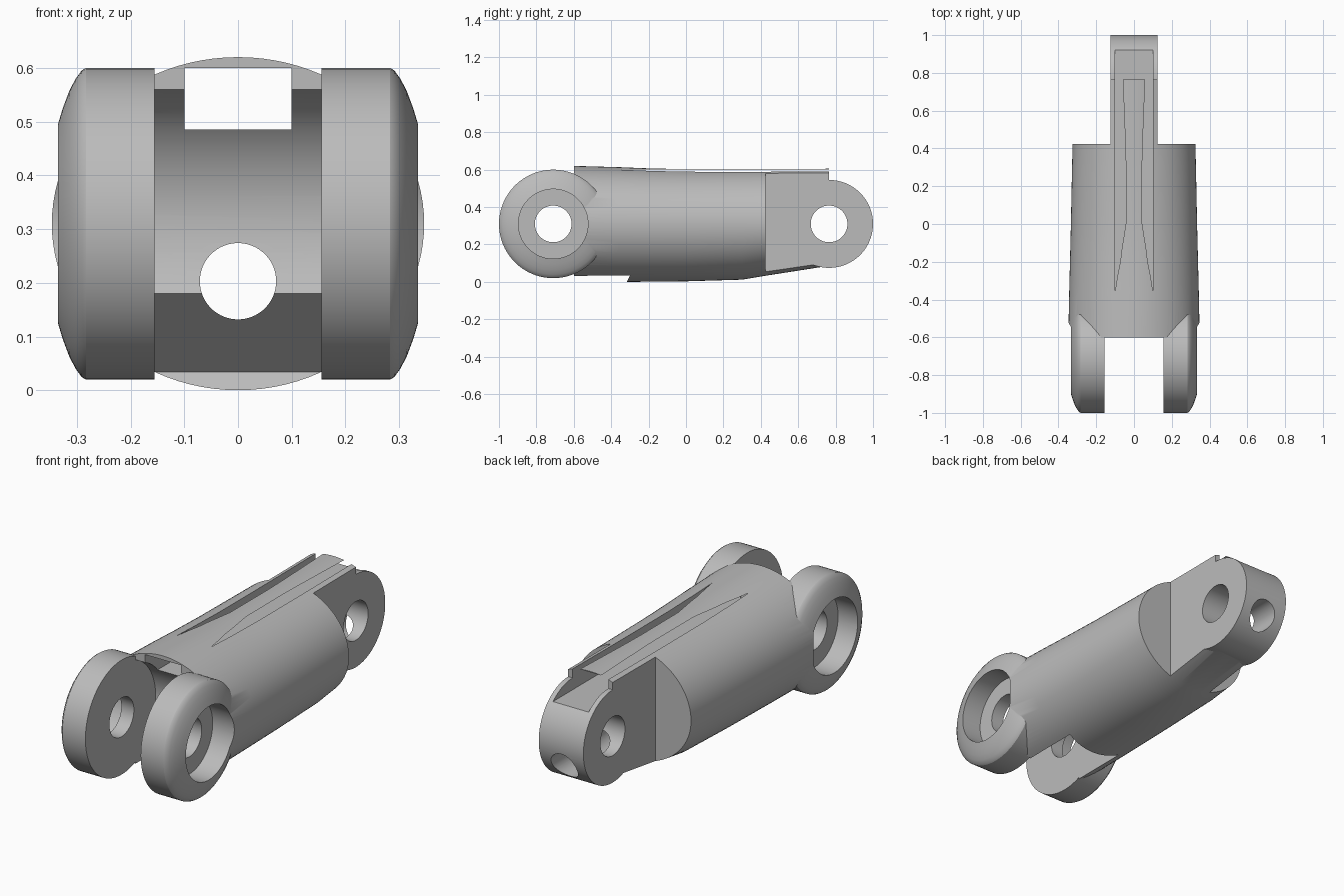
import bpy, bmesh, math
from mathutils import Vector

cube = bpy.data.objects.get("Cube")
if cube:
    bpy.data.objects.remove(cube, do_unlink=True)

SEG = 96
AXIS_Z = 0.31          # height of both hinge pins
FRONT_Y, BACK_Y = -0.71, 0.765

mat = bpy.data.materials.new("plain_grey")
mat.use_nodes = True
GREY = (0.5, 0.5, 0.5, 1)
mat.diffuse_color = GREY
mat.node_tree.nodes["Principled BSDF"].inputs["Base Color"].default_value = GREY


def loft(name, rings):
    """Skin a list of closed rings and cap both ends."""
    bm = bmesh.new()
    loops = [[bm.verts.new(p) for p in ring] for ring in rings]
    for a, b in zip(loops, loops[1:]):
        n = len(a)
        for i in range(n):
            j = (i + 1) % n
            bm.faces.new((a[i], a[j], b[j], b[i]))
    bm.faces.new(loops[0])
    bm.faces.new(loops[-1])
    bmesh.ops.recalc_face_normals(bm, faces=bm.faces)
    mesh = bpy.data.meshes.new(name)
    bm.to_mesh(mesh)
    bm.free()
    obj = bpy.data.objects.new(name, mesh)
    bpy.context.collection.objects.link(obj)
    mesh.materials.append(mat)
    return obj


def angles():
    return [2 * math.pi * i / SEG for i in range(SEG)]


def lathe_x(name, y, profile):
    """Round part about a cross-wise pin; profile is (x, radius) pairs."""
    return loft(name, [[Vector((x, y + r * math.cos(t), AXIS_Z + r * math.sin(t)))
                        for t in angles()] for x, r in profile])


def prism_x(name, half, outline):
    """Side outline of (y, z) points pushed across the width."""
    return loft(name, [[Vector((x, y, z)) for y, z in outline] for x in (-half, half)])


def box(name, x0, x1, y0, y1, z0, z1):
    return loft(name, [[Vector((x, y, z)) for y, z in
                        ((y0, z0), (y1, z0), (y1, z1), (y0, z1))] for x in (x0, x1)])


def combine(target, other, operation):
    other.hide_render = True
    mod = target.modifiers.new(operation, 'BOOLEAN')
    mod.operation, mod.solver, mod.object = operation, 'EXACT', other
    bpy.ops.object.select_all(action='DESELECT')
    bpy.context.view_layer.objects.active = target
    target.select_set(True)
    bpy.ops.object.modifier_apply(modifier=mod.name)
    bpy.data.objects.remove(other, do_unlink=True)


# Tapered oval body: (y, half width, top, bottom)
stations = [(-0.6, 0.348, 0.62, 0.0), (-0.36, 0.343, 0.6135, 0.0),
            (-0.2, 0.339, 0.607, 0.001), (0.0, 0.334, 0.6025, 0.003),
            (0.3, 0.328, 0.6025, 0.012), (0.42, 0.325, 0.603, 0.032),
            (BACK_Y, 0.325, 0.605, 0.086)]
rings = []
for y, w, top, bottom in stations:
    rings.append([Vector((w * math.cos(t), y, AXIS_Z + math.sin(t) *
                          ((top - AXIS_Z) if math.sin(t) > 0 else (AXIS_Z - bottom))))
                  for t in angles()])
body = loft("finger_link", rings)

# Shoulders cut away beside the rear tongue
for s in (-1, 1):
    combine(body, box("shoulder_cut", s * 0.125, s * 0.6, 0.424, 1.2, -0.2, 0.9), 'DIFFERENCE')

# Round tongue end
combine(body, lathe_x("tongue_end", BACK_Y, [(-0.125, 0.235), (0.125, 0.235)]), 'UNION')

# Clearance between the front lugs, with the undercut below
combine(body, lathe_x("lug_clearance", FRONT_Y, [(-0.155, 0.273), (0.155, 0.273)]), 'DIFFERENCE')
combine(body, prism_x("undercut", 0.155, [(-0.468, 0.18), (-0.30, 0.034), (-0.327, -0.02),
                                          (-0.7, -0.02), (-0.7, 0.18)]), 'DIFFERENCE')

# Front lugs with domed outer edges
dome = [(0.155, 0.29), (0.283, 0.29), (0.291, 0.285), (0.302, 0.27),
        (0.314, 0.247), (0.326, 0.215), (0.335, 0.185)]
for s in (-1, 1):
    combine(body, lathe_x("front_lug", FRONT_Y, [(s * x, r) for x, r in dome]), 'UNION')
    combine(body, lathe_x("counterbore", FRONT_Y, [(s * 0.225, 0.186), (s * 0.5, 0.186)]),
            'DIFFERENCE')

# Pin holes
for y in (FRONT_Y, BACK_Y):
    combine(body, lathe_x("pin_hole", y, [(-0.6, 0.098), (0.6, 0.098)]), 'DIFFERENCE')

# Upper tendon channel, breaking out through the top
combine(body, box("tendon_channel", -0.1, 0.1, -1.2, 1.2, 0.485, 0.6), 'DIFFERENCE')

# Lower tendon bore
bore = loft("tendon_bore", [[Vector((0.071 * math.cos(t), y, 0.203 + 0.071 * math.sin(t)))
                             for t in angles()] for y in (-1.2, 1.2)])
combine(body, bore, 'DIFFERENCE')

bpy.ops.object.select_all(action='DESELECT')
bpy.context.view_layer.objects.active = body
body.select_set(True)
bpy.ops.object.shade_smooth_by_angle(angle=math.radians(25))
